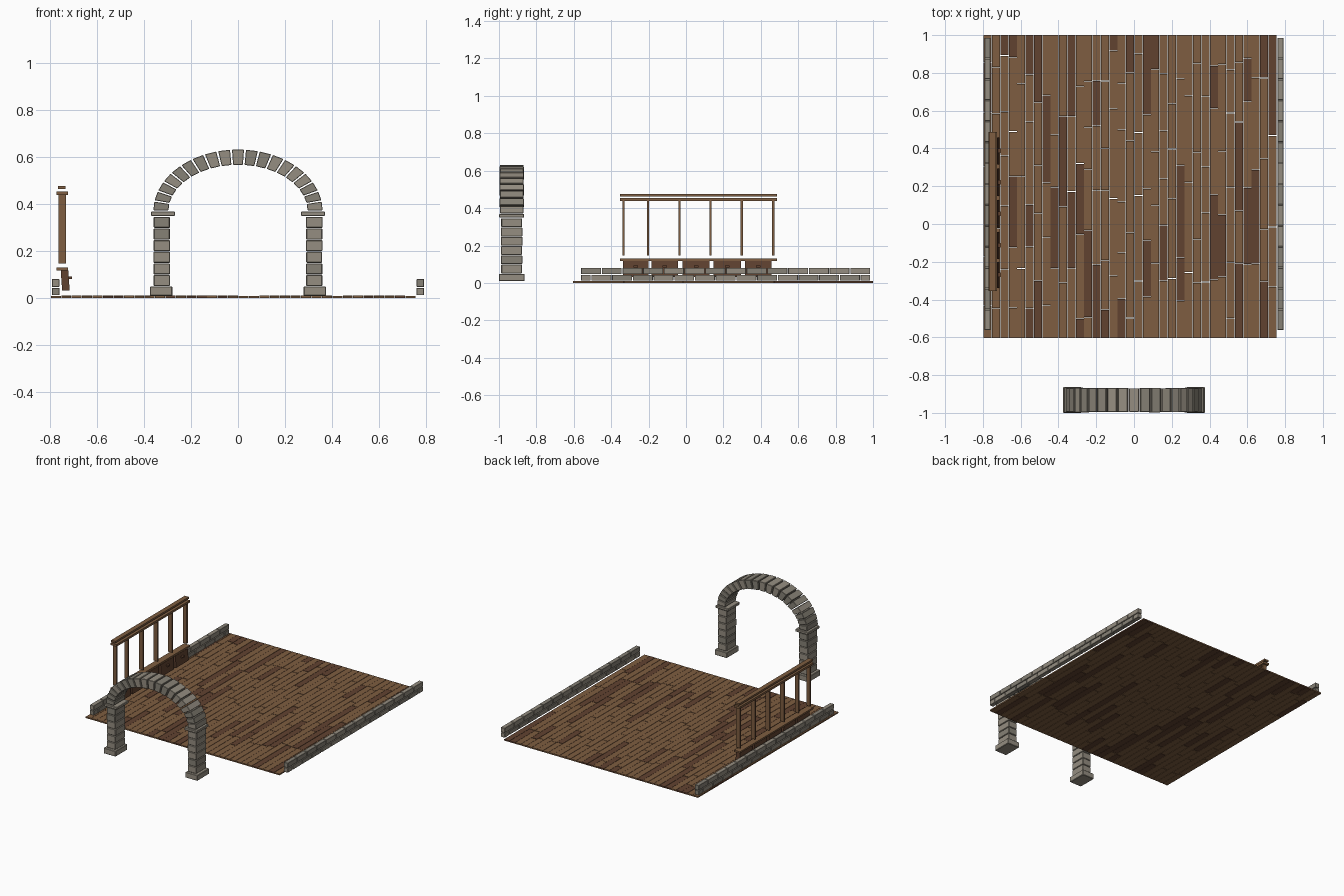
import bpy, bmesh, math, random
from mathutils import Vector

if "Cube" in bpy.data.objects:
    bpy.data.objects.remove(bpy.data.objects["Cube"])

random.seed(4)


def material(name, rgb):
    m = bpy.data.materials.new(name)
    m.diffuse_color = (*rgb, 1)
    m.use_nodes = True
    m.node_tree.nodes["Principled BSDF"].inputs["Base Color"].default_value = m.diffuse_color
    return m


STONES = [material("stone_light", (0.30, 0.27, 0.22)), material("stone_dark", (0.24, 0.22, 0.18))]
WOODS = [material("wood_light", (0.21, 0.11, 0.052)), material("wood_dark", (0.12, 0.055, 0.03))]


def hexa(bm, corners, mat=0):
    """Six-sided block: bottom four corners, then top four."""
    v = [bm.verts.new(c) for c in corners]
    for f in ((3, 2, 1, 0), (4, 5, 6, 7), (0, 1, 5, 4), (1, 2, 6, 5), (2, 3, 7, 6), (3, 0, 4, 7)):
        bm.faces.new([v[i] for i in f]).material_index = mat


def box(bm, x0, x1, y0, y1, z0, z1, mat=0, lean=0):
    hexa(bm, [(x0, y0, z0), (x1, y0, z0), (x1, y1, z0), (x0, y1, z0),
              (x0 + lean, y0, z1), (x1 + lean, y0, z1), (x1 + lean, y1, z1), (x0 + lean, y1, z1)], mat)


def finish(name, bm, mats, bevel=0):
    bmesh.ops.recalc_face_normals(bm, faces=bm.faces)
    me = bpy.data.meshes.new(name)
    bm.to_mesh(me)
    bm.free()
    for m in mats:
        me.materials.append(m)
    ob = bpy.data.objects.new(name, me)
    bpy.context.collection.objects.link(ob)
    if bevel:
        b = ob.modifiers.new("worn_edges", 'BEVEL')
        b.width = bevel
        b.segments = 1
    return ob


# Plank floor: columns of random-length boards
bm = bmesh.new()
X0, X1, Y0, Y1, N = -0.797, 0.755, -0.603, 1.0, 35
w = (X1 - X0) / N
for i in range(N):
    x = X0 + i * w
    y = Y0
    length = random.uniform(0.1, 0.4)
    while y < Y1:
        end = y + length
        if Y1 - end < 0.08:
            end = Y1
        box(bm, x + 0.001, x + w - 0.001, y, end - (0.003 if end < Y1 else 0),
            0, 0.009 + random.uniform(0, 0.001), int(random.random() < 0.22))
        y = end
        length = random.uniform(0.22, 0.5)
finish("plank_floor", bm, WOODS)

# Low stone walls on both sides, two staggered courses
for name, x0, x1 in (("left_low_wall", -0.791, -0.760), ("right_low_wall", 0.760, 0.791)):
    bm = bmesh.new()
    ya, yb, step = -0.563, 0.987, 1.55 / 14
    for z0, z1, shift in ((0.012, 0.043, 0.5), (0.047, 0.081, 0)):
        cuts = [ya] + [ya + (k + shift) * step for k in range(14) if k + shift > 0] + [yb]
        for a, b in zip(cuts, cuts[1:]):
            box(bm, x0, x1, a + 0.002, b - 0.002, z0, z1, random.randint(0, 1))
    finish(name, bm, STONES, 0.0015)

# Arch pillars: plinth, six blocks, capital
YC = -0.932
for side, name in ((-1, "left_arch_pillar"), (1, "right_arch_pillar")):
    bm = bmesh.new()

    def course(cx, hw, hd, z0, z1):
        xs = sorted((side * (cx - hw), side * (cx + hw)))
        box(bm, *xs, YC - hd, YC + hd, z0, z1, random.randint(0, 1))

    course(0.327, 0.048, 0.068, 0.009, 0.049)
    for k in range(6):
        z = 0.051 + k * 0.0495
        course(0.324, 0.035 + random.uniform(-0.001, 0.001), 0.056 + random.uniform(-0.002, 0.003),
               z, z + 0.047)
    course(0.319, 0.051, 0.067, 0.349, 0.368)
    finish(name, bm, STONES, 0.003)

# Arch ring of wedge stones
bm = bmesh.new()
NV = 19
for k in range(NV):
    t0 = math.pi * k / NV + 0.012
    t1 = math.pi * (k + 1) / NV - 0.012

    def pt(t, a, b, y):
        return Vector((a * math.cos(t), y, 0.37 + b * math.sin(t)))

    d = 0.064 + random.uniform(-0.002, 0.001)
    corners = []
    for a, b in ((0.296, 0.197), (0.360, 0.262)):
        corners += [pt(t0, a, b, YC - d), pt(t1, a, b, YC - d), pt(t1, a, b, YC + d), pt(t0, a, b, YC + d)]
    hexa(bm, corners, random.randint(0, 1))
finish("arch_ring", bm, STONES, 0.002)

# Railing: long rails
for name, x0, x1, z0, z1 in (("rail_cap", -0.766, -0.733, 0.463, 0.476),
                             ("upper_rail", -0.771, -0.724, 0.439, 0.454),
                             ("lower_rail", -0.771, -0.724, 0.118, 0.130)):
    bm = bmesh.new()
    box(bm, x0, x1, -0.354, 0.486, z0, z1)
    finish(name, bm, WOODS)

# Railing: upright slats
bm = bmesh.new()
for y in (-0.334, -0.203, -0.035, 0.131, 0.298, 0.466):
    box(bm, -0.763, -0.732, y - 0.006, y + 0.006, 0.147, 0.440)
finish("rail_posts", bm, WOODS)

# Leaning panels with small knobs below the railing
bm = bmesh.new()
for a, b in ((-0.338, -0.200), (-0.184, -0.042), (-0.018, 0.126), (0.148, 0.294), (0.316, 0.458)):
    box(bm, -0.748, -0.716, a, b, 0.032, 0.118, 1, -0.006)
    m = (a + b) / 2
    box(bm, -0.722, -0.706, m - 0.012, m + 0.012, 0.082, 0.092, 1)
finish("lower_panels", bm, WOODS)
